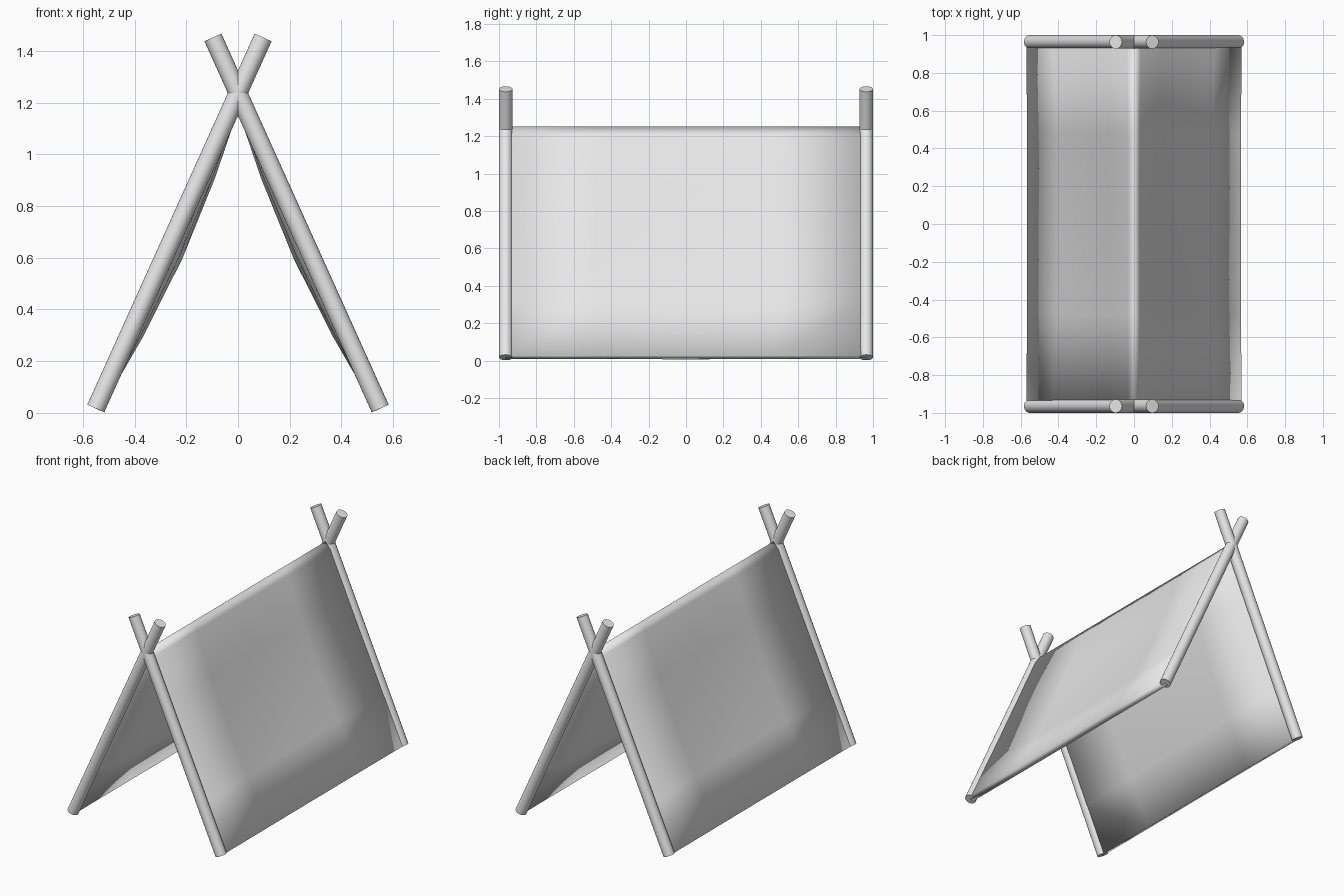
import bpy
import bmesh
from math import sin, pi
from mathutils import Vector

cube = bpy.data.objects.get("Cube")
if cube:
    bpy.data.objects.remove(cube, do_unlink=True)

FOOT = Vector((0.55, 0, 0.017))     # centre of a pole's lower end
TIP = Vector((-0.097, 0, 1.452))    # centre of its upper end
RADIUS = 0.036
POLE_Y = 0.964

# one plain grey for canvas and poles
grey = bpy.data.materials.new("plain_grey")
grey.use_nodes = True
grey.diffuse_color = (0.8, 0.8, 0.8, 1)
grey.node_tree.nodes["Principled BSDF"].inputs["Base Color"].default_value = grey.diffuse_color


def make_pole(name, side, y):
    foot = Vector((side * FOOT.x, y, FOOT.z))
    tip = Vector((side * TIP.x, y, TIP.z))
    axis = tip - foot
    bpy.ops.mesh.primitive_cylinder_add(vertices=24, radius=RADIUS, depth=axis.length,
                                        location=(foot + tip) / 2)
    pole = bpy.context.object
    pole.name = name
    pole.rotation_euler = axis.to_track_quat('Z', 'Y').to_euler()
    pole.data.materials.append(grey)
    bpy.ops.object.shade_smooth_by_angle()


# crossed poles at each gable
for end, y in (("front", -POLE_Y), ("back", POLE_Y)):
    for word, side in (("left", 1), ("right", -1)):
        make_pole(f"{end}_{word}_pole", side, y)

# canvas sheet draped over the ridge, sagging inward mid panel
apex = Vector((0, 0, 1.232))
slope = apex - FOOT
inward = Vector((-slope.z, 0, slope.x)).normalized()
rows = [0, 0.25, 0.5, 0.75, 0.97]
COLUMNS = 4
SAG = 0.046

bm = bmesh.new()
grid = []
for j in range(COLUMNS + 1):
    t = j / COLUMNS
    y = POLE_Y * (2 * t - 1)
    half = []
    for v in rows:
        p = FOOT + slope * v + inward * SAG * sin(pi * v) * sin(pi * t)
        half.append((p.x, y, p.z))
    mirrored = [(-x, y, z) for x, y, z in reversed(half)]
    profile = half + [(0, y, apex.z)] + mirrored
    grid.append([bm.verts.new(p) for p in profile])
for a, b in zip(grid, grid[1:]):
    for i in range(len(a) - 1):
        bm.faces.new((a[i], a[i + 1], b[i + 1], b[i]))
bmesh.ops.recalc_face_normals(bm, faces=bm.faces)
for f in bm.faces:
    f.smooth = True
mesh = bpy.data.meshes.new("canvas")
bm.to_mesh(mesh)
bm.free()
mesh.materials.append(grey)
canvas = bpy.data.objects.new("canvas", mesh)
bpy.context.collection.objects.link(canvas)
solid = canvas.modifiers.new("thickness", 'SOLIDIFY')
solid.thickness = 0.04
solid.offset = 0
